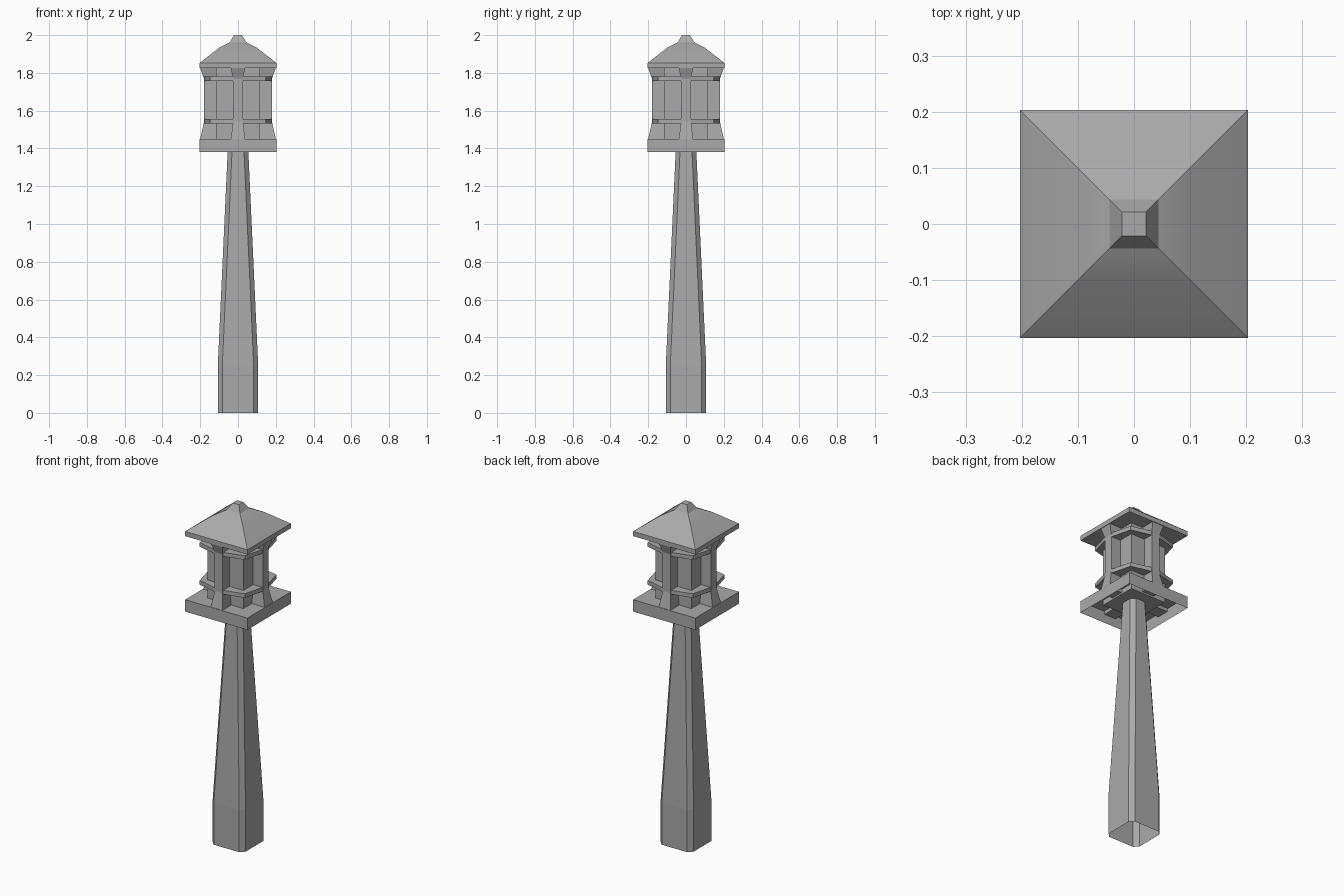
import bpy, bmesh, math

cube = bpy.data.objects.get("Cube")
if cube:
    bpy.data.objects.remove(cube, do_unlink=True)

stone = bpy.data.materials.new("grey_stone")
stone.use_nodes = True
stone.diffuse_color = (0.4, 0.4, 0.4, 1)
stone.node_tree.nodes["Principled BSDF"].inputs["Base Color"].default_value = (0.4, 0.4, 0.4, 1)


def square(a, b=None):
    """Corners of a square, or of a chamfered square with flat half-width b."""
    if b is None:
        return [(-a, -a), (a, -a), (a, a), (-a, a)]
    return [(-b, -a), (b, -a), (a, -b), (a, b), (b, a), (-b, a), (-a, b), (-a, -b)]


def rect(x0, x1, y0, y1):
    return [(x0, y0), (x1, y0), (x1, y1), (x0, y1)]


def loft(name, sections, bottom=True, top=True, smooth=False):
    """Skin a stack of (outline, z) sections into one object."""
    bm = bmesh.new()
    rings = [[bm.verts.new((x, y, z)) for x, y in pts] for pts, z in sections]
    for low, high in zip(rings, rings[1:]):
        n = len(low)
        for i in range(n):
            j = (i + 1) % n
            bm.faces.new((low[i], low[j], high[j], high[i]))
    if bottom:
        bm.faces.new(rings[0][::-1])
    if top:
        bm.faces.new(rings[-1])
    mesh = bpy.data.meshes.new(name)
    bm.to_mesh(mesh)
    bm.free()
    mesh.materials.append(stone)
    obj = bpy.data.objects.new(name, mesh)
    bpy.context.collection.objects.link(obj)
    if smooth:
        bpy.ops.object.select_all(action='DESELECT')
        obj.select_set(True)
        bpy.context.view_layer.objects.active = obj
        bpy.ops.object.shade_smooth_by_angle(angle=math.radians(25))
    return obj


# Chamfered tapering post, open underneath
loft("post", [(square(0.107, 0.083), 0), (square(0.107, 0.083), 0.25),
              (square(0.053, 0.03), 1.42)], bottom=False)

# Hollow platform tray
loft("platform", [(square(0.203), 1.38), (square(0.203), 1.45)], bottom=False)

# Lantern body
loft("lantern_body", [(square(0.117), 1.42), (square(0.117), 1.83)])

# Upright fins, flared at both ends, one on the middle of each side
fin_profile = [(0.2, 0.038, 1.43), (0.2, 0.038, 1.45), (0.18, 0.026, 1.54),
               (0.18, 0.026, 1.77), (0.2, 0.038, 1.825)]
for i, side in enumerate(("front", "left", "back", "right")):
    fin = loft(side + "_fin", [(rect(-w, w, -d, -0.1), z) for d, w, z in fin_profile])
    fin.rotation_euler.z = i * math.pi / 2

# Rails around the body, bowed out to meet the fins
c, m, w = 0.147, 0.178, 0.026
bowed = []
for k in range(4):
    for x, y in ((-c, -c), (-w, -m), (w, -m)):
        for _ in range(k):
            x, y = -y, x
        bowed.append((x, y))
for name, z in (("lower_rail", 1.533), ("upper_rail", 1.757)):
    loft(name, [(bowed, z), (bowed, z + 0.024)])

# Roof with upright eave and softly rounded crown
loft("roof", [(square(0.203), 1.825), (square(0.203), 1.853), (square(0.1), 1.933),
              (square(0.044), 1.962)], smooth=True)

# Finial
loft("finial", [(square(0.044), 1.962), (square(0.021), 2.0)])
